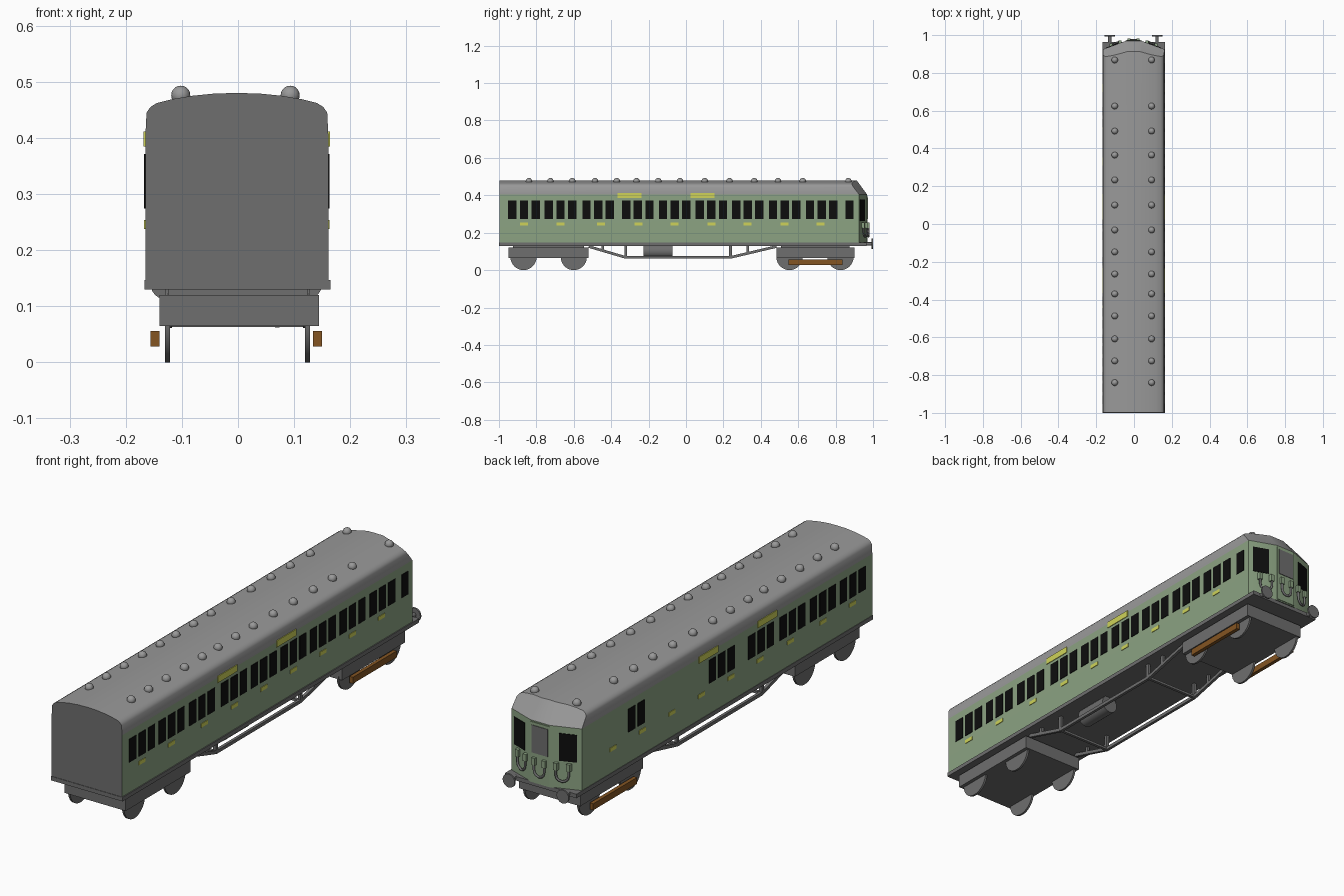
import bpy, bmesh, math
from mathutils import Vector, Matrix

if "Cube" in bpy.data.objects:
    bpy.data.objects.remove(bpy.data.objects["Cube"])


def mat(name, r, g, b):
    m = bpy.data.materials.new(name)
    m.diffuse_color = (r, g, b, 1)
    m.use_nodes = True
    m.node_tree.nodes["Principled BSDF"].inputs["Base Color"].default_value = m.diffuse_color
    return m


DARK = mat("dark grey", 0.156, 0.156, 0.156)
ROOF = mat("roof grey", 0.32, 0.32, 0.32)
GREEN = mat("coach green", 0.26, 0.365, 0.225)
BLACK = mat("window black", 0.004, 0.004, 0.004)
YELLOW = mat("plate yellow", 0.62, 0.65, 0.10)
BROWN = mat("timber brown", 0.23, 0.09, 0.016)


def finish(name, bm, mats, smooth=False):
    bmesh.ops.recalc_face_normals(bm, faces=bm.faces)
    me = bpy.data.meshes.new(name)
    bm.to_mesh(me)
    bm.free()
    for m in mats:
        me.materials.append(m)
    ob = bpy.data.objects.new(name, me)
    bpy.context.collection.objects.link(ob)
    if smooth:
        bpy.ops.object.select_all(action='DESELECT')
        ob.select_set(True)
        bpy.context.view_layer.objects.active = ob
        bpy.ops.object.shade_smooth_by_angle(angle=math.radians(35))
    return ob


def add_box(bm, c, s, rot=None):
    m = Matrix.Translation(c) @ (rot or Matrix()) @ Matrix.Diagonal((*s, 1))
    bmesh.ops.create_cube(bm, size=1, matrix=m)


def boxes(name, items, m):
    bm = bmesh.new()
    for it in items:
        add_box(bm, *it)
    return finish(name, bm, [m])


def add_cyl(bm, c, r, depth, axis, seg=24):
    rot = Matrix.Rotation(math.pi / 2, 4, 'Y' if axis == 'x' else 'X')
    bmesh.ops.create_cone(bm, cap_ends=True, segments=seg, radius1=r, radius2=r,
                          depth=depth, matrix=Matrix.Translation(c) @ rot)


def beam(bm, x, a, b, t=0.014):
    # square bar between two (y, z) points at a given x
    d = Vector((0, b[0] - a[0], b[1] - a[1]))
    add_box(bm, (x, (a[0] + b[0]) / 2, (a[1] + b[1]) / 2), (0.012, d.length, t),
            Matrix.Rotation(math.atan2(d.z, d.y), 4, 'X'))


CX = -0.002      # body centre line
HW = 0.163       # body half width
EAVE = 0.405     # paint line between green side and roof

# --- Body shell: extruded arch profile, clipped to a faceted cab end
half = [(HW, 0.145), (HW, 0.405), (0.161, 0.445), (0.154, 0.455), (0.143, 0.462),
        (0.115, 0.469), (0.08, 0.475), (0.04, 0.479)]
prof = half + [(0, 0.48)] + [(-x, z) for x, z in reversed(half)]
bm = bmesh.new()
f = bm.faces.new([bm.verts.new((CX + x, -0.998, z)) for x, z in prof])
ext = bmesh.ops.extrude_face_region(bm, geom=[f])
bmesh.ops.translate(bm, vec=(0, 1.998, 0),
                    verts=[v for v in ext["geom"] if isinstance(v, bmesh.types.BMVert)])
ang = math.atan2(0.043, HW - 0.045)
for s in (-1, 0, 1):
    n = Vector((s * math.sin(ang), math.cos(ang) if s else 1, 0))
    for no in (n, n * 0.075 + Vector((0, 0, 0.056))):
        bmesh.ops.bisect_plane(bm, geom=bm.verts[:] + bm.edges[:] + bm.faces[:], dist=1e-5,
                               plane_co=(CX + s * 0.045, 0.968, EAVE), plane_no=no,
                               clear_outer=True)
        rim = [e for e in bm.edges if e.is_boundary]
        if rim:
            bmesh.ops.holes_fill(bm, edges=rim, sides=0)
bmesh.ops.bisect_plane(bm, geom=bm.verts[:] + bm.edges[:] + bm.faces[:], dist=1e-5,
                       plane_co=(0, 0, EAVE), plane_no=(0, 0, 1))
bmesh.ops.recalc_face_normals(bm, faces=bm.faces)
for f in bm.faces:
    if f.normal.y < -0.5 or f.normal.z < -0.5:
        f.material_index = 2
    elif f.calc_center_median().z < EAVE:
        f.material_index = 1
finish("body_shell", bm, [ROOF, GREEN, DARK], True)

# --- Roof ventilators
bm = bmesh.new()
for y in (0.868, 0.624, 0.492, 0.365, 0.233, 0.10, -0.032, -0.148, -0.265, -0.37,
          -0.487, -0.608, -0.725, -0.84):
    for x in (-0.102, 0.093):
        bmesh.ops.create_uvsphere(bm, u_segments=16, v_segments=10, radius=0.017,
                                  matrix=Matrix.Translation((x, y, 0.476)))
finish("roof_vents", bm, [ROOF], True)

# --- Side windows: passenger side is full, brake side has a blank van section
trio = (-0.062, 0, 0.062)
right = [c + d for c in (-0.866, -0.671, -0.47, -0.257, -0.061, 0.136, 0.33, 0.527, 0.725)
         for d in trio] + [0.874]
left = [c + d for c in (-0.868, -0.669, -0.468, -0.26, 0.0) for d in trio] + [0.533, 0.596]
for name, ys, s in (("right", right, 1), ("left", left, -1)):
    x = CX + s * HW
    boxes(name + "_windows", [((x, y, 0.323), (0.005, 0.045, 0.097)) for y in ys], BLACK)
    plates = [((x, y, 0.246), (0.005, 0.043, 0.016))
              for y in (-0.866, -0.671, -0.455, -0.254, -0.061, 0.136, 0.33, 0.527, 0.72)]
    plates += [((x, y, 0.398), (0.006, 0.128, 0.027)) for y in (-0.302, 0.088)]
    boxes(name + "_yellow_plates", plates, YELLOW)

# --- Cab windows and end door
boxes("cab_windows", [((CX + s * 0.112, 0.9436, 0.32), (0.07, 0.005, 0.115),
                       Matrix.Rotation(-s * ang, 4, 'Z')) for s in (-1, 1)], BLACK)
boxes("cab_door_frame", [((CX, 0.968, 0.275), (0.088, 0.006, 0.25))], GREEN)
boxes("cab_door_panel", [((CX, 0.97, 0.33), (0.074, 0.007, 0.115))], DARK)

# --- Cab hoses with their connector boxes
bm = bmesh.new()
for cx, cy in ((-0.095, 0.956), (0, 0.974), (0.095, 0.956)):
    for s in (-1, 1):
        slope = 0 if cx == 0 else -math.copysign(0.36, cx) * s * 0.024
        add_box(bm, (CX + cx + s * 0.024, cy + slope, 0.24), (0.016, 0.016, 0.03))
finish("hose_connectors", bm, [GREEN])
cu = bpy.data.curves.new("cab_hoses", 'CURVE')
cu.dimensions = '3D'
cu.bevel_depth = 0.005
cu.bevel_resolution = 1
cu.materials.append(DARK)
for cx, cy in ((-0.095, 0.958), (0, 0.976), (0.095, 0.958)):
    sp = cu.splines.new('POLY')
    sp.points.add(8)
    for i, p in enumerate(sp.points):
        a = math.pi * (i - 1) / 6
        dx = -0.024 * math.cos(min(max(a, 0), math.pi))
        z = 0.23 if i in (0, 8) else 0.205 - 0.026 * math.sin(a)
        p.co = (CX + cx + dx, cy - (0.36 * dx * (cx > 0) - 0.36 * dx * (cx < 0)), z, 1)
bpy.context.collection.objects.link(bpy.data.objects.new("cab_hoses", cu))

# --- Floor frame and buffers
boxes("floor_frame", [((-0.001, -0.018, 0.1385), (0.332, 1.964, 0.017))], DARK)
bm = bmesh.new()
for x in (-0.128, 0.122):
    add_cyl(bm, (x, 0.975, 0.14), 0.009, 0.045, 'y', 12)
    add_cyl(bm, (x, 0.9965, 0.14), 0.028, 0.007, 'y')
finish("buffers", bm, [DARK], True)

# --- Bogies and wheels
for name, y, length, wheels in (("front", -0.735, 0.428, (-0.869, -0.60)),
                                ("rear", 0.692, 0.416, (0.553, 0.826))):
    boxes(name + "_bogie", [((0.002, y, 0.0925), (0.284, length, 0.055)),
                            ((0, y, 0.125), (0.25, length - 0.05, 0.02))], DARK)
    bm = bmesh.new()
    for wy in wheels:
        for x in (-0.126, 0.124):
            add_cyl(bm, (x, wy, 0.07), 0.07, 0.009, 'x', 32)
    finish(name + "_wheels", bm, [DARK], True)

# --- Timber pickup beams beside the rear bogie
boxes("pickup_beams", [((x, 0.692, 0.042), (0.016, 0.29, 0.027)) for x in (-0.148, 0.142)], BROWN)

# --- Underframe trusses, cross bars and equipment tank
bm = bmesh.new()
for x in (-0.124, 0.122):
    path = [(-0.52, 0.126), (-0.323, 0.068), (0.238, 0.068), (0.484, 0.126)]
    for a, b in zip(path, path[1:]):
        beam(bm, x, a, b)
    for y, z in ((-0.446, 0.105), (-0.323, 0.068), (0.238, 0.068), (0.33, 0.09)):
        beam(bm, x, (y, z), (y, 0.135))
for y in (-0.323, 0.238):
    add_box(bm, (0, y, 0.068), (0.25, 0.012, 0.01))
finish("underframe_truss", bm, [DARK])
bm = bmesh.new()
add_cyl(bm, (0.07, -0.15, 0.1), 0.038, 0.155, 'y')
finish("equipment_tank", bm, [DARK], True)
